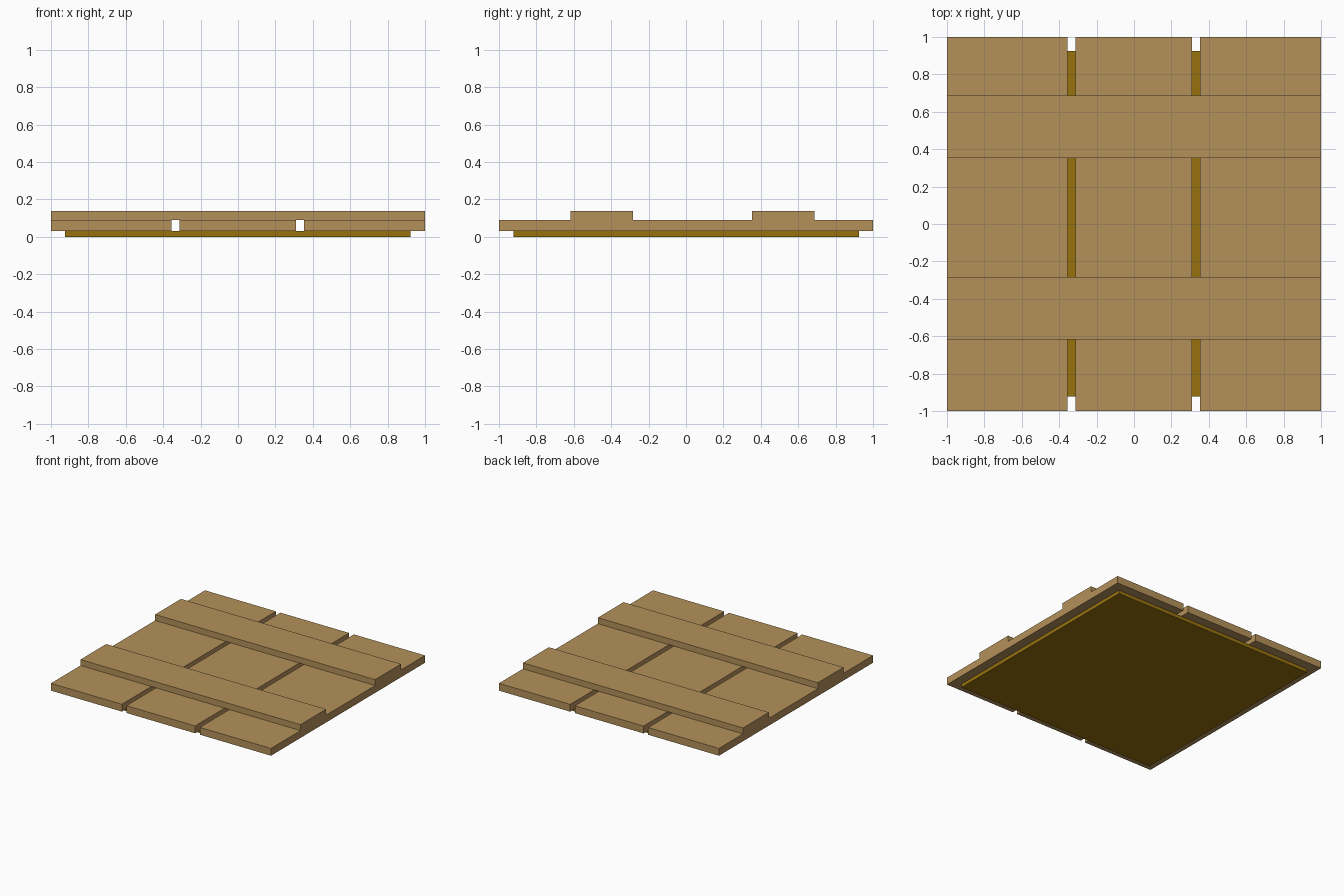
import bpy

if "Cube" in bpy.data.objects:
    bpy.data.objects.remove(bpy.data.objects["Cube"])


def material(name, rgb):
    m = bpy.data.materials.new(name)
    m.diffuse_color = (*rgb, 1.0)
    m.use_nodes = True
    m.node_tree.nodes["Principled BSDF"].inputs["Base Color"].default_value = m.diffuse_color
    return m


def box(name, x, y, z, mat):
    """Box spanning the (min, max) range on each axis."""
    bpy.ops.mesh.primitive_cube_add(size=1)
    ob = bpy.context.object
    ob.name = name
    ob.location = [(r[0] + r[1]) / 2 for r in (x, y, z)]
    ob.scale = [r[1] - r[0] for r in (x, y, z)]
    bpy.ops.object.transform_apply(location=True, rotation=False, scale=True)
    ob.data.materials.append(mat)
    return ob


wood = material("light wood", (0.456, 0.283, 0.102))
backing = material("dark ochre", (0.305, 0.165, 0.004))

# Thin backing sheet under the planks
box("backing_sheet", (-0.925, 0.922), (-0.922, 0.924), (0.0, 0.03), backing)

# Three wide planks with narrow gaps between them
for i, x in enumerate([(-1, -0.356), (-0.314, 0.31), (0.353, 1)]):
    box(f"plank_{i + 1}", x, (-1, 1), (0.03, 0.09), wood)

# Two cross battens on top
for name, y in (("front_batten", (-0.617, -0.284)), ("back_batten", (0.352, 0.688))):
    box(name, (-1, 1), y, (0.09, 0.139), wood)
